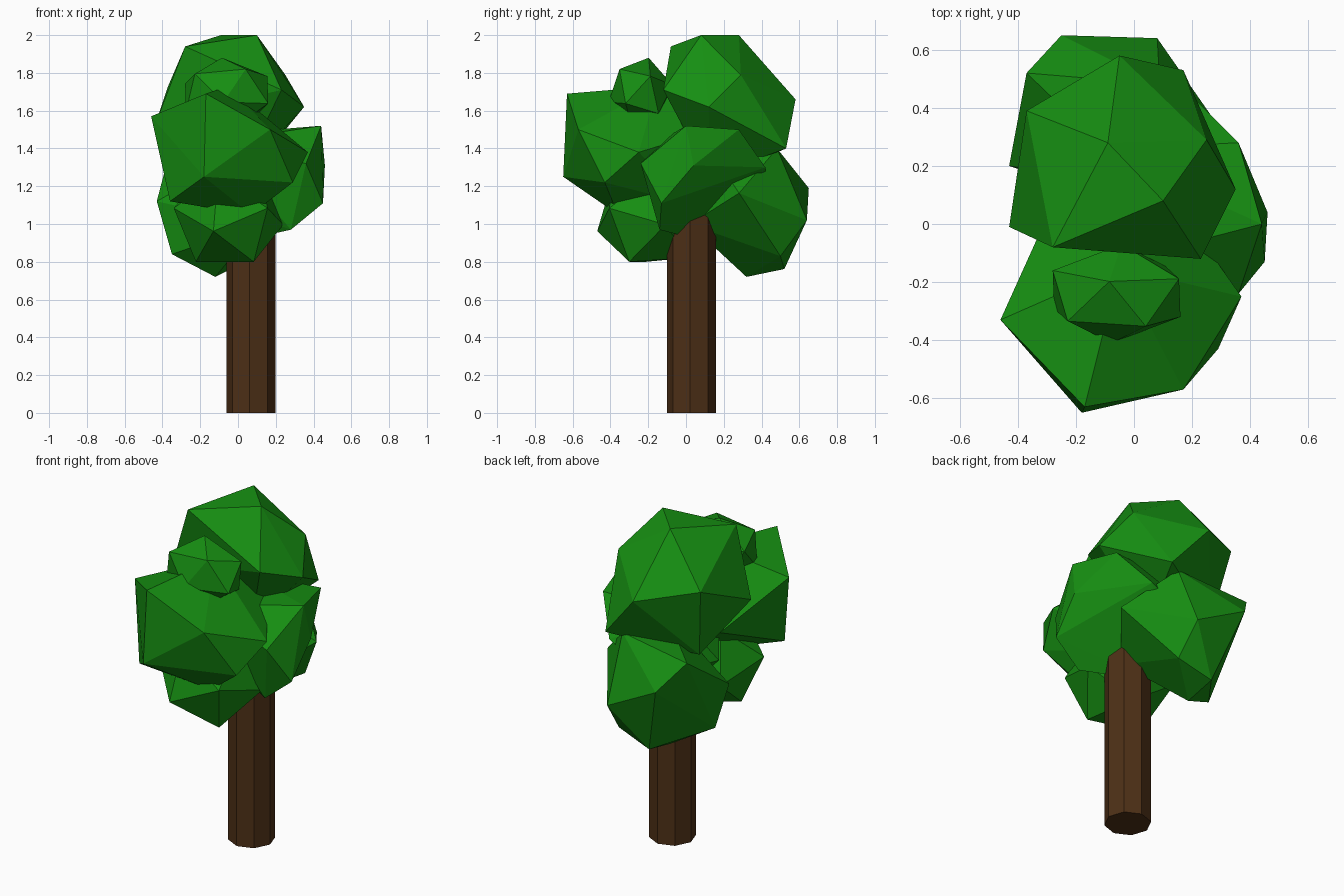
import bpy, bmesh, math
from mathutils import Vector, Matrix

if "Cube" in bpy.data.objects:
    bpy.data.objects.remove(bpy.data.objects["Cube"])


def material(name, color):
    m = bpy.data.materials.new(name)
    m.diffuse_color = (*color, 1)
    m.use_nodes = True
    m.node_tree.nodes["Principled BSDF"].inputs["Base Color"].default_value = m.diffuse_color
    return m


leaf = material("leaf_green", (0.008, 0.27, 0.006))
bark = material("bark_brown", (0.075, 0.029, 0.008))


def add_object(name, bm, mat):
    mesh = bpy.data.meshes.new(name)
    bm.to_mesh(mesh)
    bm.free()
    mesh.materials.append(mat)
    ob = bpy.data.objects.new(name, mesh)
    bpy.context.collection.objects.link(ob)
    return ob


def frame(pole, hint):
    # Orthonormal axes: z along pole, x towards hint
    z = Vector(pole).normalized()
    y = z.cross(Vector(hint)).normalized()
    return Matrix((y.cross(z), y, z)).transposed()


def clump(name, lo, hi, pole, hint, corners=()):
    # Icosahedron with a corner aimed along pole, stretched to fill the box lo-hi
    bm = bmesh.new()
    bmesh.ops.create_icosphere(bm, subdivisions=1, radius=1)
    top = max(bm.verts, key=lambda v: v.co.z)
    near = top.link_edges[0].other_vert(top)
    rot = frame(pole, hint) @ frame(top.co, near.co).transposed()
    pts = [rot @ v.co for v in bm.verts]
    bm.free()
    for i in range(3):
        a, b = min(p[i] for p in pts), max(p[i] for p in pts)
        for p in pts:
            p[i] = lo[i] + (p[i] - a) / (b - a) * (hi[i] - lo[i])
    # Pull the nearest free corners to the irregular ones, closest pairs first
    goals = [Vector(c) for c in corners]
    used_p, used_g = set(), set()
    pairs = sorted(((p - g).length, i, j) for i, p in enumerate(pts) for j, g in enumerate(goals))
    for _, i, j in pairs:
        if i not in used_p and j not in used_g:
            pts[i] = goals[j]
            used_p.add(i)
            used_g.add(j)
    # Close the facets
    bm = bmesh.new()
    verts = [bm.verts.new(p) for p in pts]
    bmesh.ops.convex_hull(bm, input=verts)
    bmesh.ops.delete(bm, geom=[v for v in bm.verts if not v.link_faces], context='VERTS')
    return add_object(name, bm, leaf)


# Trunk: octagonal post
bm = bmesh.new()
bmesh.ops.create_cone(bm, cap_ends=True, segments=8, radius1=0.13, radius2=0.13, depth=1.1,
                      matrix=Matrix.Translation((0.07, 0.03, 0.55)) @ Matrix.Rotation(math.radians(-4), 4, 'Z'))
add_object("trunk", bm, bark)

# Foliage clumps
clump("crown_top", (-0.42, -0.12, 1.25), (0.35, 0.57, 2.0), (-0.1, 0.3, 1), (-0.33, 0.13, 0),
      [(-.28, -.08, 1.94), (.1, .08, 2), (-.09, .28, 2), (-.05, .58, 1.66), (-.37, .39, 1.73), (.25, .29, 1.79),
       (.35, .12, 1.62), (-.43, -.01, 1.55), (.23, -.12, 1.71), (.17, .53, 1.4), (-.3, .3, 1.3)])
clump("crown_front", (-0.42, -0.65, 1.06), (0.36, 0.12, 1.70), (-0.14, -0.36, -0.12), (-0.1, -0.3, 0.4),
      [(-.46, -.33, 1.57), (-.17, -.63, 1.69), (-.18, -.65, 1.25), (.17, -.57, 1.5), (.29, -.43, 1.22),
       (.37, -.25, 1.38), (-.36, -.43, 1.12), (.07, -.36, 1.05), (-.05, -.15, 1.73)])
clump("crown_right", (-0.28, -0.25, 0.9), (0.44, 0.42, 1.56), (1, 0, 0.15), (0.5, -0.1, 1),
      [(.44, 0, 1.52), (.46, .04, 1.31), (.45, -.13, 1.11), (.36, -.24, 1.32), (.28, -.14, .97),
       (.36, .28, 1.5), (.22, .42, 1.3)])
clump("crown_back", (-0.41, 0.02, 0.75), (0.33, 0.63, 1.40), (-0.3, 0.7, 0.15), (0.05, 0, -1),
      [(-.25, .65, 1.19), (-.12, .32, .72), (.08, .64, 1.02), (.1, .5, .83), (-.35, .22, .84),
       (-.43, .2, 1.12), (-.37, .52, 1.35)])
clump("crown_low_front", (-0.34, -0.47, 0.80), (0.24, 0.1, 1.28), (-0.2, -0.7, -0.2), (0, 0, 1))
clump("crown_small_bump", (-0.28, -0.41, 1.50), (0.16, -0.07, 1.88), (-0.1, 0.25, 1), (1, 0.2, 0))
